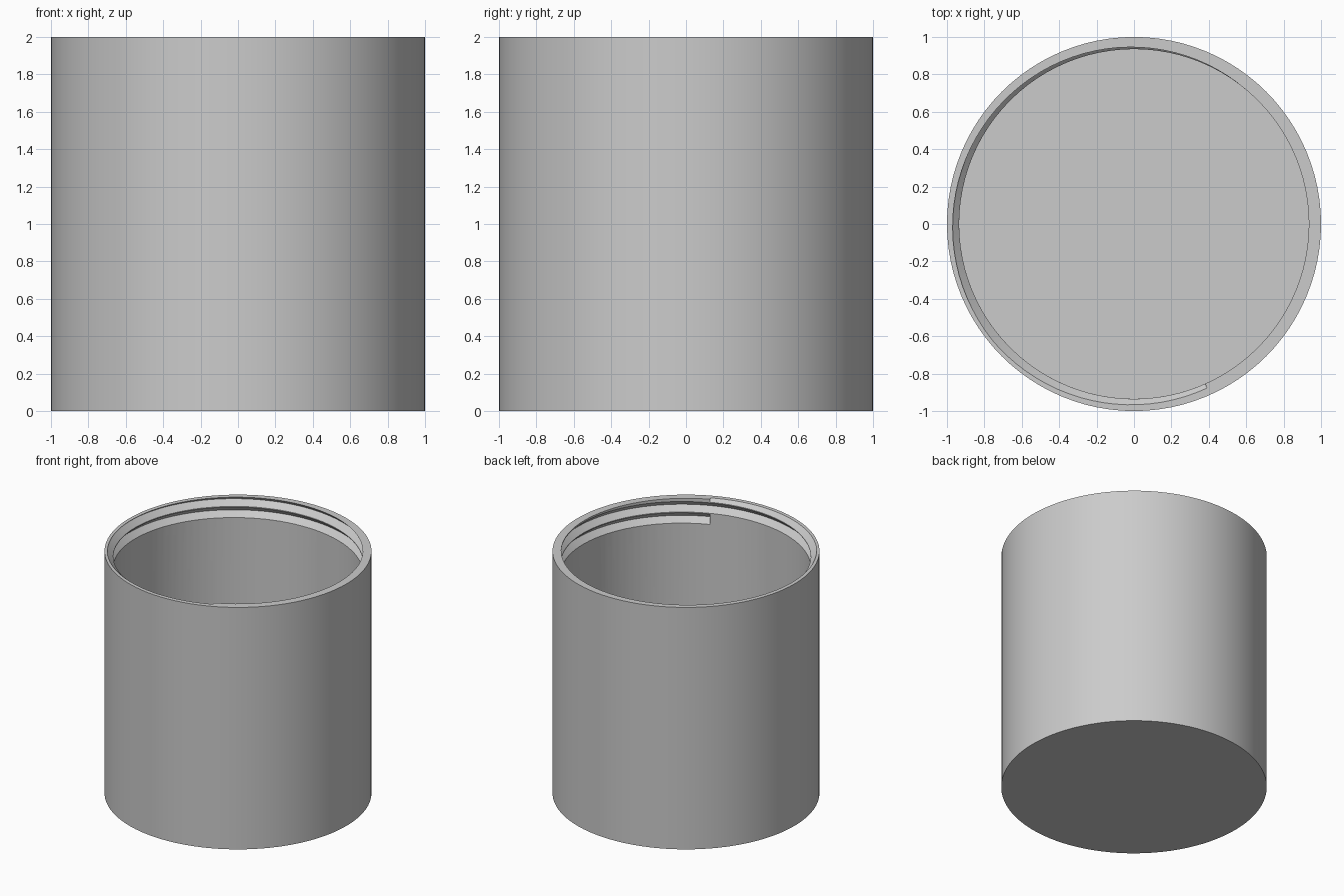
import bpy, bmesh, math

if "Cube" in bpy.data.objects:
    bpy.data.objects.remove(bpy.data.objects["Cube"], do_unlink=True)

SEGMENTS = 96
WALL = 0.935          # inner wall radius
ROOT = 0.98           # radius at the bottom of the thread groove
FLOOR = 0.065
HEIGHT = 2.0
PITCH = 0.092

grey = bpy.data.materials.new("plain_grey")
grey.use_nodes = True
colour = (0.6, 0.6, 0.6, 1)
grey.diffuse_color = colour
grey.node_tree.nodes["Principled BSDF"].inputs["Base Color"].default_value = colour


def make_object(name, bm):
    bmesh.ops.recalc_face_normals(bm, faces=bm.faces)
    mesh = bpy.data.meshes.new(name)
    bm.to_mesh(mesh)
    bm.free()
    mesh.materials.append(grey)
    obj = bpy.data.objects.new(name, mesh)
    bpy.context.collection.objects.link(obj)
    return obj


def ring(bm, radius, z):
    step = math.tau / SEGMENTS
    return [bm.verts.new((radius * math.cos(i * step), radius * math.sin(i * step), z))
            for i in range(SEGMENTS)]


def bridge(bm, a, b):
    n = len(a)
    for i in range(n):
        j = (i + 1) % n
        bm.faces.new((a[i], a[j], b[j], b[i]))


# Cup body: outer wall, flat rim, inner wall and floor
bm = bmesh.new()
profile = [(1, 0), (1, HEIGHT), (WALL, HEIGHT), (WALL, FLOOR)]
rings = [ring(bm, r, z) for r, z in profile]
for a, b in zip(rings, rings[1:]):
    bridge(bm, a, b)
bm.faces.new(rings[0])
bm.faces.new(rings[-1])
cup = make_object("threaded_cup", bm)

# Thread cutter: a pointed section swept up a two-turn helix, out through the rim
half = PITCH * 0.47
section = [(ROOT, 0), (WALL, half), (WALL - 0.02, half), (WALL - 0.02, -half), (WALL, -half)]
start = math.radians(-66)
bm = bmesh.new()
loops = []
for i in range(2 * SEGMENTS + 1):
    turn = i / SEGMENTS
    angle = start + turn * math.tau
    z = HEIGHT - 0.165 + turn * PITCH
    loops.append([bm.verts.new((r * math.cos(angle), r * math.sin(angle), z + dz))
                  for r, dz in section])
for a, b in zip(loops, loops[1:]):
    bridge(bm, a, b)
bm.faces.new(loops[0])
bm.faces.new(loops[-1])
cutter = make_object("thread_cutter", bm)
cutter.hide_render = True

# Cut the internal thread into the mouth
cut = cup.modifiers.new("thread", "BOOLEAN")
cut.operation = "DIFFERENCE"
cut.solver = "EXACT"
cut.object = cutter
bpy.ops.object.select_all(action="DESELECT")
cup.select_set(True)
bpy.context.view_layer.objects.active = cup
bpy.ops.object.modifier_apply(modifier=cut.name)
bpy.data.objects.remove(cutter, do_unlink=True)

bpy.ops.object.shade_smooth_by_angle(angle=math.radians(30))
